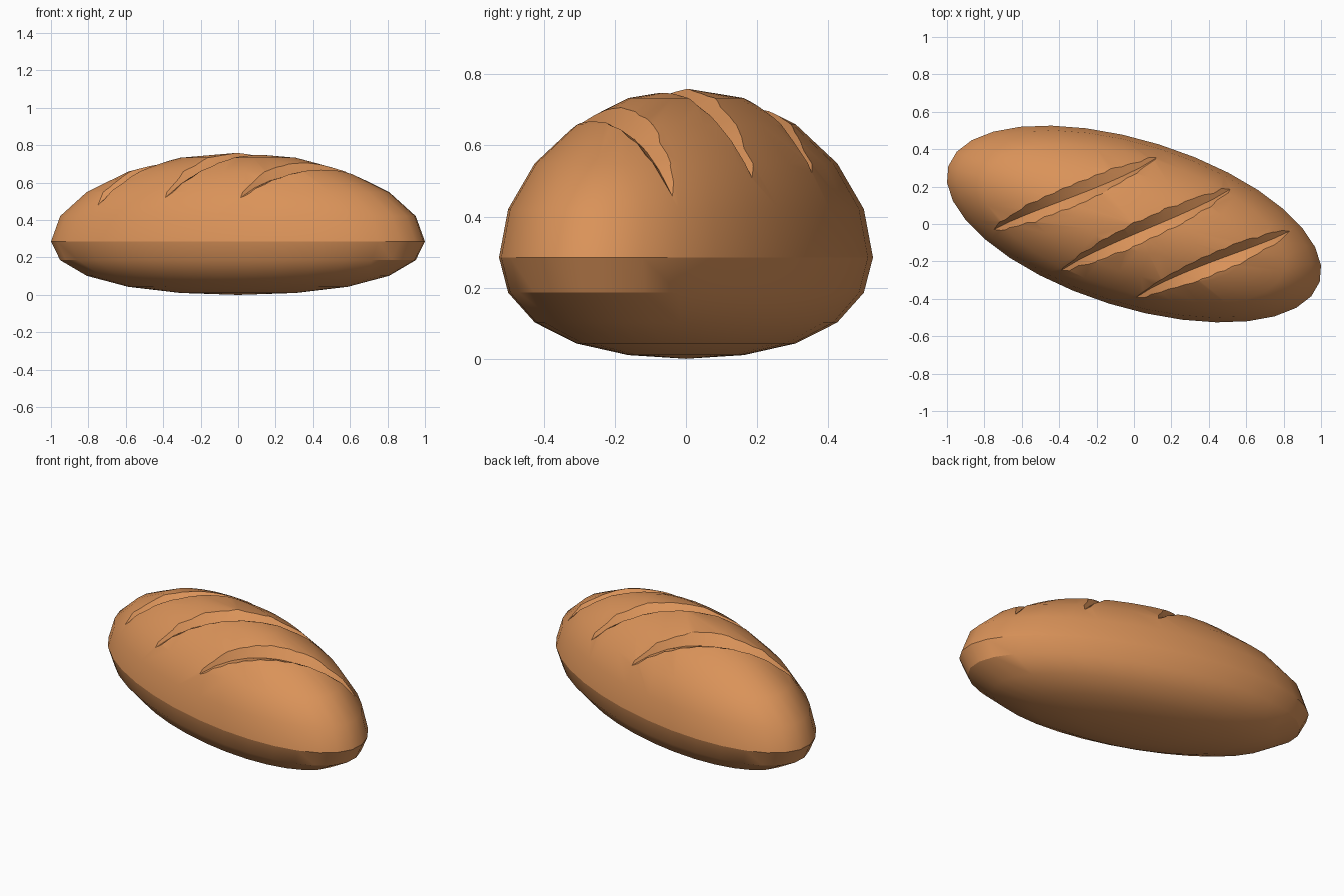
import bpy, bmesh, math
from mathutils import Vector, Matrix

if "Cube" in bpy.data.objects:
    bpy.data.objects.remove(bpy.data.objects["Cube"])

A, B = 1.04, 0.446            # half length, half width
MID, UP, DOWN = 0.285, 0.475, 0.285
ROT = Matrix.Rotation(math.radians(-17.3), 3, 'Z')

crust = bpy.data.materials.new("golden crust")
crust.diffuse_color = (0.70, 0.29, 0.10, 1)
crust.use_nodes = True
crust.node_tree.nodes["Principled BSDF"].inputs["Base Color"].default_value = crust.diffuse_color


def rise(s):
    """Height profile: domed top, flattened underside."""
    if s >= 0:
        return UP * s * (0.92 + 0.08 * s * s)
    return DOWN * s * (1.14 - 0.14 * s * s)


def make_object(name, bm):
    bmesh.ops.recalc_face_normals(bm, faces=bm.faces)
    me = bpy.data.meshes.new(name)
    bm.to_mesh(me)
    bm.free()
    me.materials.append(crust)
    ob = bpy.data.objects.new(name, me)
    bpy.context.collection.objects.link(ob)
    return ob


# Loaf body
bm = bmesh.new()
bmesh.ops.create_uvsphere(bm, u_segments=32, v_segments=10, radius=1)
for v in bm.verts:
    p = ROT @ Vector((v.co.x * A, v.co.y * B, 0))
    v.co = (p.x, p.y, MID + rise(v.co.z))
loaf = make_object("bread_loaf", bm)


def surface(x, y):
    """Point and outward normal on the dome above x, y."""
    q = ROT.transposed() @ Vector((x, y, 0))
    s = math.sqrt(max(0.02, 1 - (q.x / A) ** 2 - (q.y / B) ** 2))
    n = ROT @ Vector((q.x / A**2, q.y / B**2, s / UP))
    return Vector((x, y, MID + rise(s))), n.normalized()


def add_slash(bm, start, end, width=0.062, depth=0.05, lift=0.04, steps=10):
    """V-shaped cutter that follows the dome and tapers at both ends."""
    a, b = Vector((*start, 0)), Vector((*end, 0))
    rows = []
    for i in range(steps + 1):
        t = i / steps
        c, n = surface(*a.lerp(b, t).xy)
        side = n.cross(b - a).normalized()
        d = depth * max(0, math.sin(math.pi * t)) ** 0.6
        half = side * (width / depth) * (d + lift)
        rows.append([bm.verts.new(p) for p in
                     (c - n * d, c + n * lift + half, c + n * lift - half)])
    for r, q in zip(rows, rows[1:]):
        for k in range(3):
            m = (k + 1) % 3
            bm.faces.new((r[k], r[m], q[m], q[k]))
    bm.faces.new(rows[0])
    bm.faces.new(rows[-1])


# Three baker's slashes
bm = bmesh.new()
for start, end in (((-0.77, -0.04), (0.13, 0.36)),
                   ((-0.40, -0.255), (0.53, 0.195)),
                   ((0.00, -0.40), (0.85, -0.03))):
    add_slash(bm, start, end)
cutter = make_object("slash_cutter", bm)
cutter.hide_render = True

mod = loaf.modifiers.new("slashes", 'BOOLEAN')
mod.operation = 'DIFFERENCE'
mod.solver = 'EXACT'
mod.object = cutter
bpy.context.view_layer.objects.active = loaf
loaf.select_set(True)
bpy.ops.object.modifier_apply(modifier=mod.name)
bpy.data.objects.remove(cutter)

# Smooth crust with sharp slash lips and a crease round the widest line
bpy.ops.object.shade_smooth_by_angle(angle=math.radians(30))
me = loaf.data
for e in me.edges:
    if all(abs(me.vertices[i].co.z - MID) < 1e-4 for i in e.vertices):
        e.use_edge_sharp = True
